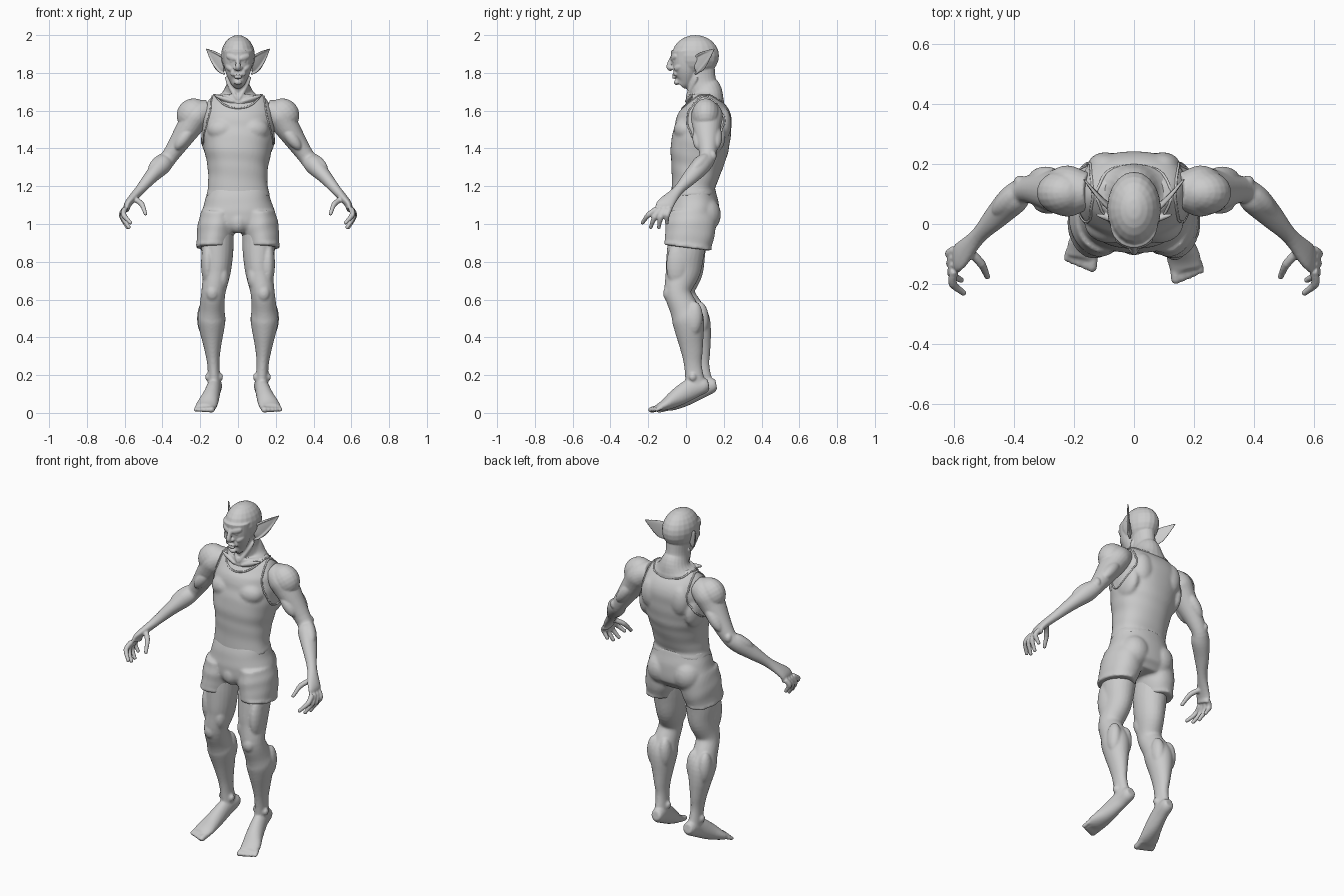
import bpy, bmesh, math
from mathutils import Vector, Matrix
from mathutils.bvhtree import BVHTree

default_cube = bpy.data.objects.get("Cube")
if default_cube:
    bpy.data.objects.remove(default_cube)

# One clay colour for the whole figure
clay = bpy.data.materials.new("clay_grey")
clay.use_nodes = True
clay.diffuse_color = (0.6, 0.6, 0.6, 1)
clay.node_tree.nodes["Principled BSDF"].inputs["Base Color"].default_value = clay.diffuse_color


def catmull(before, start, end, after, t):
    """Smooth curve between start and end."""
    tangent_in, tangent_out = (end - before) / 2, (after - start) / 2
    bend = 3 * (end - start) - 2 * tangent_in - tangent_out
    twist = 2 * (start - end) + tangent_in + tangent_out
    return start + tangent_in * t + bend * t * t + twist * t * t * t


def link(name, data):
    obj = bpy.data.objects.new(name, data)
    data.materials.append(clay)
    bpy.context.collection.objects.link(obj)
    return obj


class Part:
    """Collects overlapping volumes and fuses them into one smooth surface."""

    def __init__(self, name):
        self.name, self.bm = name, bmesh.new()

    def tube(self, rows, axis=(1, 0, 0), sides=24, steps=5, wrinkle=0, square=1, tilt=None):
        """Loft through rows of (x, y, z, half width along axis, other half width if different)."""
        axis = Vector(axis)
        keys = [Vector((*row[:4], row[-1])) for row in rows]
        keys = [2 * keys[0] - keys[1], *keys, 2 * keys[-1] - keys[-2]]
        path = [catmull(*keys[i:i + 4], step / steps)
                for i in range(len(keys) - 3) for step in range(steps)] + [keys[-2]]
        centres = [Vector(point[:3]) for point in path]
        last = len(path) - 1
        loops = []
        for i, point in enumerate(path):
            tangent = (centres[min(i + 1, last)] - centres[max(i - 1, 0)]).normalized()
            across = (axis - axis.dot(tangent) * tangent).normalized()
            other = tangent.cross(across)
            loop = []
            for k in range(sides):
                angle = math.tau * k / sides
                c, s = math.cos(angle), math.sin(angle)
                fold = 1 + wrinkle * math.sin(3 * angle + 45 * point[2]) * math.sin(2 * angle - 30 * point[2])
                co = centres[i] + fold * (across * math.copysign(abs(c) ** square, c) * point[3]
                                          + other * math.copysign(abs(s) ** square, s) * point[4])
                if tilt:
                    co.z += tilt(co)
                loop.append(self.bm.verts.new(co))
            loops.append(loop)
        for low, high in zip(loops, loops[1:]):
            for k in range(sides):
                self.bm.faces.new((low[k - 1], low[k], high[k], high[k - 1]))
        self.bm.faces.new(loops[0])
        self.bm.faces.new(loops[-1])

    def blob(self, centre, radii, axis=(0, 0, 1)):
        """Ellipsoid whose third radius follows the given axis."""
        turn = Vector(axis).to_track_quat("Z", "Y").to_matrix().to_4x4()
        matrix = Matrix.Translation(centre) @ turn @ Matrix.Diagonal((*radii, 1))
        bmesh.ops.create_uvsphere(self.bm, u_segments=20, v_segments=12, radius=1, matrix=matrix)

    def pair(self, centre, radii, axis=(0, 0, 1)):
        """The same ellipsoid on both sides of the body."""
        for side in (1, -1):
            self.blob((side * centre[0], *centre[1:]), radii, (side * axis[0], *axis[1:]))

    def finish(self, side=1, voxel=0.009, smooth=3, stride=0):
        """Mirror to the wanted side, set the stride of the lower leg, fuse and relax."""
        for vert in self.bm.verts:
            vert.co.x *= side
            vert.co.y -= side * stride * max(0, min(1, 2 * (0.9 - vert.co.z)))
        bmesh.ops.recalc_face_normals(self.bm, faces=self.bm.faces)
        mesh = bpy.data.meshes.new(self.name)
        self.bm.to_mesh(mesh)
        self.bm.free()
        obj = link(self.name, mesh)
        fuse = obj.modifiers.new("fuse", "REMESH")
        fuse.mode = "VOXEL"
        fuse.voxel_size = voxel
        fuse.use_smooth_shade = True
        relax = obj.modifiers.new("relax", "SMOOTH")
        relax.factor, relax.iterations = 0.5, smooth
        return obj


# Head: cranium, face, neck
head = Part("head")
head.blob((0, 0.05, 1.89), (0.09, 0.125, 0.11))
head.tube([(0, 0, 1.92, 0.08), (0, 0, 1.85, 0.075), (0, 0, 1.8, 0.065),
           (0, -0.01, 1.76, 0.046, 0.05), (0, -0.03, 1.735, 0.025, 0.03)])
head.tube([(0, 0.07, 1.86, 0.06, 0.08), (0, 0.08, 1.75, 0.06, 0.08), (0, 0.1, 1.7, 0.08, 0.09),
           (0, 0.1, 1.66, 0.13, 0.1), (0, 0.1, 1.6, 0.13, 0.1)])
# Face: hooked nose, nostrils, brows, eyes, cheekbones, cheek folds, lips, chin
head.tube([(0, -0.07, 1.89, 0.01), (0, -0.085, 1.855, 0.012), (0, -0.09, 1.83, 0.014),
           (0, -0.075, 1.815, 0.01)], sides=12)
head.pair((0.014, -0.075, 1.825), (0.01, 0.012, 0.01))
head.pair((0.035, -0.066, 1.882), (0.01, 0.016, 0.032), (2, 1, 0.7))
head.pair((0.03, -0.062, 1.862), (0.014, 0.01, 0.008))
head.pair((0.047, -0.04, 1.83), (0.016, 0.018, 0.03), (1, 1.5, 1))
head.pair((0.024, -0.056, 1.805), (0.01, 0.014, 0.025), (1, 0, -2))
for lip_height in (1.775, 1.79):
    head.blob((0, -0.064, lip_height), (0.023, 0.01, 0.006))
head.blob((0, -0.05, 1.75), (0.02, 0.014, 0.014))
# Neck cords and collar bones
head.pair((0.036, 0.03, 1.72), (0.013, 0.013, 0.075), (1, 1, 2))
head.pair((0.075, 0.015, 1.665), (0.01, 0.012, 0.06), (3, 1, 1))
head.finish(voxel=0.0045, smooth=2)


def hem_dip(co):
    """The shirt hem sinks towards the middle of the front."""
    if co.y > 0.04 or co.z > 1.3:
        return 0
    return -0.2 * (1.3 - co.z) * max(0, 1 - abs(co.x) / 0.15)


# Tank top: torso, chest, shoulder blades, flanks
shirt = Part("tank_top")
shirt.tube([(0, 0.04, 1.15, 0.17, 0.12), (0, 0.04, 1.2, 0.158, 0.115), (0, 0.055, 1.3, 0.16, 0.135),
            (0, 0.07, 1.4, 0.18, 0.153), (0, 0.09, 1.5, 0.19, 0.15), (0, 0.1, 1.58, 0.185, 0.14),
            (0, 0.1, 1.64, 0.165, 0.1), (0, 0.1, 1.685, 0.13, 0.05)],
           sides=64, steps=8, wrinkle=0.013, square=0.9, tilt=hem_dip)
shirt.pair((0.08, 0, 1.5), (0.085, 0.065, 0.065))
shirt.pair((0.095, 0.195, 1.53), (0.06, 0.045, 0.09))
shirt.pair((0.15, 0.12, 1.46), (0.045, 0.09, 0.1))
tank_top = shirt.finish()

# Neckline and armhole seams, laid on the cloth
bpy.context.view_layer.update()
cloth = BVHTree.FromObject(tank_top, bpy.context.evaluated_depsgraph_get())


def seam(name, points):
    curve = bpy.data.curves.new(name, "CURVE")
    curve.dimensions, curve.bevel_depth, curve.bevel_resolution = "3D", 0.005, 1
    curve.resolution_u = 1
    spline = curve.splines.new("POLY")
    keys = [Vector(point) for point in points]
    count = len(keys)
    path = [catmull(*(keys[(i + k) % count] for k in range(4)), t / 8)
            for i in range(count) for t in range(8)]
    spline.points.add(len(path) - 1)
    for point, co in zip(spline.points, path):
        point.co = (*cloth.find_nearest(co)[0], 1)
    spline.use_cyclic_u = spline.use_smooth = True
    link(name, curve)


seam("neckline", [(0, -0.03, 1.62), (0.08, 0, 1.64), (0.13, 0.1, 1.7), (0.08, 0.2, 1.67),
                  (-0.08, 0.2, 1.67), (-0.13, 0.1, 1.7), (-0.08, 0, 1.64)])

# Shorts: hips, seat, front, two wide legs with slanted rolled hems
shorts = Part("shorts")
shorts.tube([(0, 0.04, 1.19, 0.157, 0.113), (0, 0.04, 1.12, 0.176, 0.13), (0, 0.04, 1.05, 0.197, 0.137),
             (0, 0.035, 1, 0.195, 0.13), (0, 0.035, 0.955, 0.14, 0.1)], sides=48, wrinkle=0.012, square=0.9)
shorts.pair((0.085, 0.1, 1.05), (0.085, 0.085, 0.095))
shorts.blob((0, -0.06, 1.01), (0.05, 0.045, 0.06))
for side in (1, -1):
    shorts.tube([(side * 0.105, 0.03, 1.06, 0.09, 0.125), (side * 0.115, 0.025, 0.98, 0.1, 0.133),
                 (side * 0.133, 0.01, 0.88, 0.087, 0.123)], sides=48, wrinkle=0.02)
    shorts.tube([(side * 0.133, 0.01, z, 0.09, 0.126) for z in (0.89, 0.875)], sides=48,
                tilt=lambda co: -co.y / 8)
shorts.finish()

for side, label in ((1, "left"), (-1, "right")):
    # Ear: pointed blade with a raised rim
    ear = Part(label + "_ear")
    ear_tip = (0.168, 0.15, 1.927, 0.003)
    ear.tube([(0.068, 0.05, 1.835, 0.03, 0.012), (0.092, 0.07, 1.845, 0.044, 0.007),
              (0.122, 0.1, 1.875, 0.035, 0.005), ear_tip], axis=(0, 0, 1))
    for rim in ([(0.075, 0.045, 1.865), (0.088, 0.055, 1.888), (0.12, 0.09, 1.908)],
                [(0.07, 0.05, 1.795), (0.098, 0.068, 1.808), (0.135, 0.108, 1.857)]):
        ear.tube([*((*point, 0.006) for point in rim), ear_tip], axis=(0, 0, 1), sides=10)
    ear.finish(side, voxel=0.0035, smooth=2)

    seam(label + "_armhole", [(side * x, y, z) for x, y, z in (
        (0.15, 0.1, 1.69), (0.165, 0, 1.62), (0.185, 0, 1.52), (0.2, 0.08, 1.42),
        (0.19, 0.2, 1.5), (0.165, 0.2, 1.62))])

    # Arm from shoulder to palm
    arm = Part(label + "_arm")
    arm.tube([(0.15, 0.11, 1.6, 0.06), (0.215, 0.11, 1.575, 0.085, 0.075), (0.26, 0.11, 1.51, 0.074, 0.066),
              (0.36, 0.115, 1.36, 0.044), (0.405, 0.08, 1.31, 0.05), (0.46, 0.025, 1.25, 0.042, 0.037),
              (0.52, -0.04, 1.18, 0.028, 0.026), (0.58, -0.105, 1.11, 0.045, 0.02),
              (0.59, -0.12, 1.075, 0.046, 0.015)], axis=(0, 1, 0))
    # Shoulder, biceps, triceps, elbow and forearm muscles
    down = (3, 0, -4)
    arm.blob((0.235, 0.105, 1.575), (0.075, 0.09, 0.09), down)
    arm.blob((0.285, 0.07, 1.455), (0.036, 0.034, 0.075), down)
    arm.blob((0.295, 0.15, 1.46), (0.042, 0.036, 0.085), down)
    arm.blob((0.38, 0.14, 1.36), (0.022, 0.022, 0.028))
    arm.blob((0.425, 0.075, 1.325), (0.032, 0.03, 0.075), (1, -1, -1))
    # Four fingers fanned by rule, then the thumb: root, knuckle, tip
    digits = [(Vector((0.6, -0.155 + 0.023 * i, 1.08)), Vector((0.57 + 0.008 * i, -0.23 + 0.043 * i,
              0.98 + 0.012 * abs(i - 1.5) ** 2)), Vector((0.02, -0.006, 0.005))) for i in range(4)]
    digits.append((Vector((0.55, -0.09, 1.135)), Vector((0.49, -0.175, 1.055)), Vector((-0.01, 0, 0.01))))
    for root, tip, bend in digits:
        knuckle = (root + tip) / 2 + bend
        arm.tube([(*root, 0.015), (*knuckle, 0.014), (*tip, 0.01)], axis=(0, 1, 0), sides=12)
        arm.blob(knuckle, [0.015] * 3)
        arm.blob(tip, [0.011] * 3)
    arm.finish(side, voxel=0.0055, smooth=2)

    # Leg from thigh to ankle
    leg = Part(label + "_leg")
    leg.tube([(0.108, 0.01, 0.95, 0.085, 0.105), (0.11, 0, 0.85, 0.085, 0.1), (0.112, -0.01, 0.75, 0.074, 0.093),
              (0.13, -0.033, 0.64, 0.064, 0.07), (0.138, 0.004, 0.55, 0.067, 0.075),
              (0.14, 0.03, 0.48, 0.073, 0.083), (0.135, 0.05, 0.34, 0.044, 0.06),
              (0.13, 0.057, 0.25, 0.032, 0.047), (0.125, 0.07, 0.15, 0.035, 0.053)])
    # Kneecap, inner and outer thigh, inner and outer calf, ankle bones
    leg.blob((0.136, -0.085, 0.635), (0.033, 0.025, 0.042))
    leg.blob((0.083, -0.05, 0.72), (0.035, 0.045, 0.07))
    leg.blob((0.16, -0.04, 0.79), (0.036, 0.06, 0.12))
    for x in (0.105, 0.18):
        leg.blob((x, 0.06, 0.5), (0.037, 0.045, 0.09))
    for x in (0.092, 0.162):
        leg.blob((x, 0.055, 0.19), (0.013, 0.018, 0.02))
    # Foot on its ball with the heel raised
    leg.tube([(0.12, 0.14, 0.15, 0.027), (0.12, 0.115, 0.145, 0.036, 0.042), (0.128, 0.05, 0.128, 0.038, 0.055),
              (0.146, -0.03, 0.08, 0.047), (0.165, -0.09, 0.043, 0.056, 0.03), (0.174, -0.13, 0.028, 0.053, 0.018)])
    for toe in range(5):
        x, size = 0.134 + 0.021 * toe, 0.017 - 0.0015 * toe
        tip = Vector((x + 0.006, 0.007 * toe - 0.165, 0.016))
        leg.tube([(x, -0.105, 0.03, size), (*tip, size)], sides=12)
        leg.blob(tip, (size, size, size * 0.85))
    leg.finish(side, voxel=0.007, stride=0.02)
